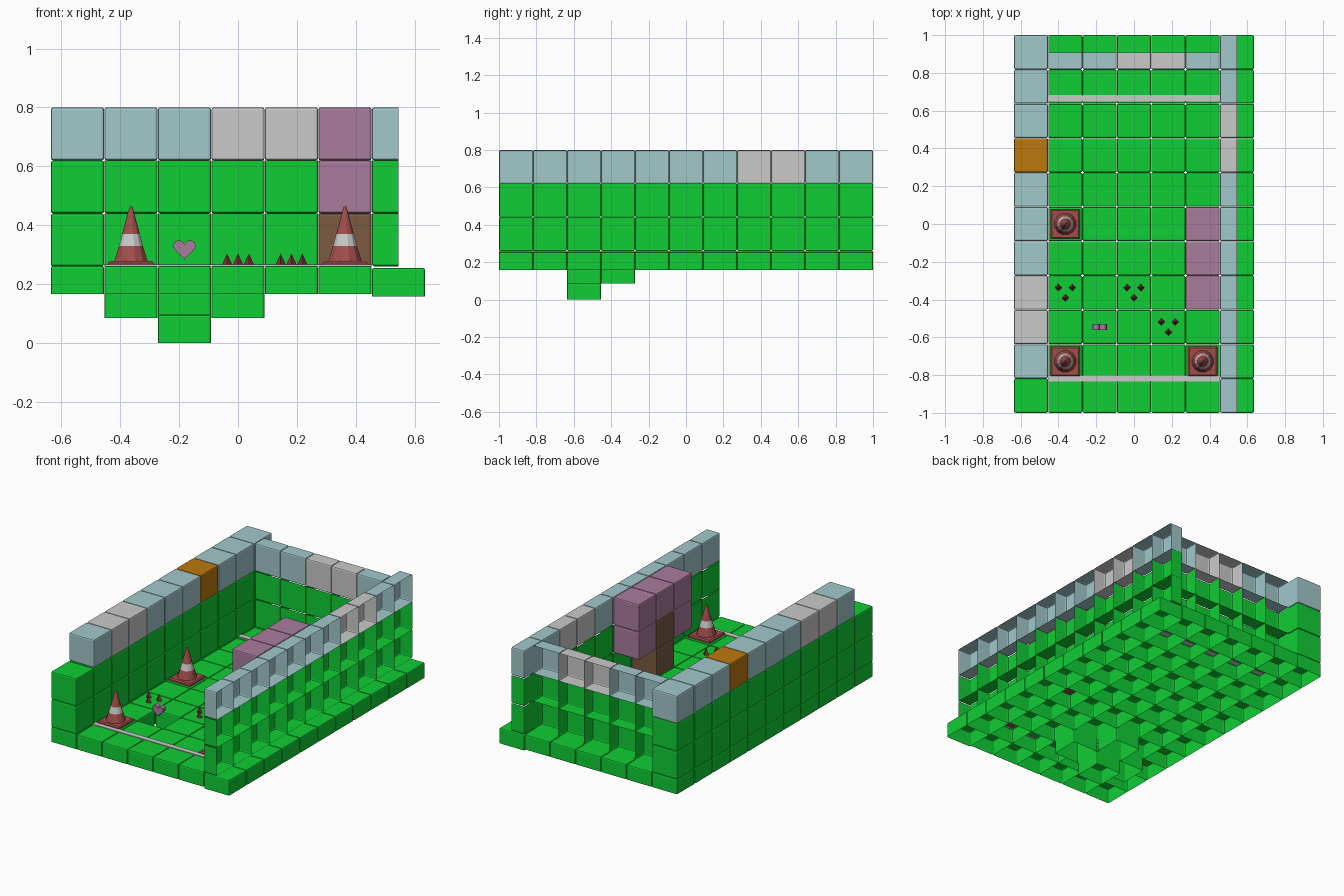
import bpy, bmesh, math

if "Cube" in bpy.data.objects:
    bpy.data.objects.remove(bpy.data.objects["Cube"])

P = 2 / 11          # grid pitch
S = 0.1806          # block width, leaves a hairline gap
FLOOR = 0.262       # top of the floor


def mat(name, rgb):
    m = bpy.data.materials.new(name)
    m.diffuse_color = (*rgb, 1)
    m.use_nodes = True
    m.node_tree.nodes["Principled BSDF"].inputs["Base Color"].default_value = m.diffuse_color
    return m


MATS = [mat("grass green", (0.005, 0.62, 0.035)), mat("pale blue", (0.36, 0.58, 0.60)),
        mat("light grey", (0.59, 0.59, 0.59)), mat("orange", (0.50, 0.19, 0.004)),
        mat("mauve", (0.40, 0.20, 0.34)), mat("brown", (0.20, 0.105, 0.055)),
        mat("brick red", (0.36, 0.075, 0.07)), mat("dark red", (0.19, 0.035, 0.035))]
GREEN, BLUE, GREY, ORANGE, MAUVE, BROWN, RED, DARK = range(8)


def finish(name, bm):
    me = bpy.data.meshes.new(name)
    bm.to_mesh(me)
    bm.free()
    for m in MATS:
        me.materials.append(m)
    ob = bpy.data.objects.new(name, me)
    bpy.context.collection.objects.link(ob)
    return ob


def block(bm, lo, hi, color, open_dirs=(), bevel=0.008):
    """Bevelled box added to bm; faces pointing along open_dirs are left out."""
    t = bmesh.new()
    bmesh.ops.create_cube(t, size=1)
    for v in t.verts:
        for i in range(3):
            v.co[i] = lo[i] if v.co[i] < 0 else hi[i]
    t.normal_update()
    gone = [f for f in t.faces
            if any(sum(a * b for a, b in zip(f.normal, d)) > 0.9 for d in open_dirs)]
    bmesh.ops.delete(t, geom=gone, context='FACES')
    if bevel:
        bmesh.ops.bevel(t, geom=[e for e in t.edges if not e.is_boundary], offset=bevel,
                        segments=2, profile=0.5, affect='EDGES')
    for f in t.faces:
        f.material_index = color
    me = bpy.data.meshes.new("tmp")
    t.to_mesh(me)
    t.free()
    bm.from_mesh(me)
    bpy.data.meshes.remove(me)


def cell(i, j):
    """Bounds of grid cell: column i in -3..3, row j in -5..5."""
    return i * P - S / 2, i * P + S / 2, j * P - S / 2, j * P + S / 2


UP, DOWN, RIGHT, BACK = (0, 0, 1), (0, 0, -1), (1, 0, 0), (0, 1, 0)

# floor of open-bottomed blocks, with a one-cell pit
bm = bmesh.new()
for i in range(-3, 4):
    for j in range(-5, 6):
        x0, x1, y0, y1 = cell(i, j)
        z0, z1 = 0.166, FLOOR
        if i == 3:
            z0, z1 = 0.157, 0.255
        if (i, j) == (-1, -3):
            z0, z1 = 0.0, 0.096
        elif (i, j) in ((-2, -3), (0, -3), (-1, -2)):
            z0 = 0.085
        block(bm, (x0, y0, z0), (x1, y1, z1), GREEN, [DOWN])
finish("floor", bm)


def wall(name, cells, depth, open_dir, trim):
    """Two green courses and a coloured top course."""
    bm = bmesh.new()
    for i, j in cells:
        x0, x1, y0, y1 = cell(i, j)
        if depth == 'x':
            x1 = i * P
        if depth == 'y':
            y1 = j * P
        color = trim(i, j)
        rows = [GREEN, GREEN] + ([color] if color is not None else [])
        for k, c in enumerate(rows):
            z = 0.26 + 0.18 * k
            opens = list(open_dir)
            if open_dir and k < len(rows) - 1:
                opens.append(UP)
            block(bm, (x0, y0, z), (x1, y1, z + 0.18), c, opens)
    finish(name, bm)


# solid left wall, thin right and back walls that are hollow outside
wall("left_wall", [(-3, j) for j in range(-5, 6)], '', [],
     lambda i, j: {-5: None, -3: GREY, -2: GREY, 2: ORANGE}.get(j, BLUE))
wall("right_wall", [(3, j) for j in range(-5, 6)], 'x', [RIGHT],
     lambda i, j: GREY if j in (2, 3) else BLUE)
wall("back_wall", [(i, 5) for i in range(-2, 3)], 'y', [BACK],
     lambda i, j: GREY if i in (0, 1) else BLUE)

# block tree: trunk and arched canopy
bm = bmesh.new()
for k in (0, 1):
    x0, x1, y0, y1 = cell(2, -1)
    block(bm, (x0, y0, 0.26 + 0.18 * k), (x1, y1, 0.44 + 0.18 * k), BROWN)
finish("tree_trunk", bm)
bm = bmesh.new()
for j, k in ((0, 1), (0, 2), (-1, 2), (-2, 1), (-2, 2)):
    x0, x1, y0, y1 = cell(2, j)
    block(bm, (x0, y0, 0.26 + 0.18 * k), (x1, y1, 0.44 + 0.18 * k), MAUVE)
finish("tree_canopy", bm)

# painted floor lines
for name, y in (("back_line", 0.666), ("front_line", -0.818)):
    bm = bmesh.new()
    block(bm, (-0.455, y - 0.017, FLOOR - 0.002), (0.455, y + 0.017, FLOOR + 0.004),
          GREY, bevel=0)
    finish(name, bm)


def lathe(bm, cx, cy, profile, n, color, turn=0.0):
    """Stack of rings (radius, height); color(z) picks each band's material."""
    rings = [[bm.verts.new((cx + r * math.cos(turn + 2 * math.pi * k / n),
                            cy + r * math.sin(turn + 2 * math.pi * k / n), z))
              for k in range(n)] for r, z in profile]
    for a, b, (_, za), (_, zb) in zip(rings, rings[1:], profile, profile[1:]):
        for k in range(n):
            f = bm.faces.new((a[k], a[(k + 1) % n], b[(k + 1) % n], b[k]))
            f.material_index = color((za + zb) / 2)
    bm.faces.new(rings[-1]).material_index = color(profile[-1][1])
    bm.faces.new(rings[0][::-1]).material_index = color(profile[0][1])


# traffic cones with a pale band
for n, (i, j) in enumerate(((-2, 0), (-2, -4), (2, -4))):
    bm = bmesh.new()
    q = math.sqrt(2)
    lathe(bm, i * P, j * P, [(0.078 * q, FLOOR), (0.078 * q, 0.271), (0.071 * q, 0.278)],
          4, lambda z: RED, math.pi / 4)
    lathe(bm, i * P, j * P, [(0.059, 0.276), (0.042, 0.33), (0.031, 0.37), (0.005, 0.464)],
          12, lambda z: GREY if 0.33 < z < 0.37 else RED, math.pi / 12)
    finish("cone_%d" % (n + 1), bm)

# clusters of three floor spikes
for n, (i, j) in enumerate(((-2, -2), (0, -2), (1, -3))):
    bm = bmesh.new()
    for dx, dy in ((-0.037, 0.027), (0.037, 0.027), (0, -0.027)):
        lathe(bm, i * P + dx, j * P + dy, [(0.019, FLOOR), (0.001, 0.302)], 4, lambda z: DARK)
    finish("spikes_%d" % (n + 1), bm)

# floating heart above the pit
bm = bmesh.new()
pts = []
for k in range(24):
    t = 2 * math.pi * k / 24
    h = 13 * math.cos(t) - 5 * math.cos(2 * t) - 2 * math.cos(3 * t) - math.cos(4 * t)
    pts.append(bm.verts.new((-P + 0.0024 * 16 * math.sin(t) ** 3, -0.56, 0.321 + 0.00235 * h)))
face = bm.faces.new(pts)
ext = bmesh.ops.extrude_face_region(bm, geom=[face])
bmesh.ops.translate(bm, vec=(0, 0.031, 0),
                    verts=[g for g in ext['geom'] if isinstance(g, bmesh.types.BMVert)])
if not face.is_valid or all(len(f.verts) == 4 or f.calc_center_median().y > -0.55
                            for f in bm.faces):
    bm.faces.new(pts)
bmesh.ops.recalc_face_normals(bm, faces=bm.faces)
for f in bm.faces:
    f.material_index = MAUVE
finish("heart", bm)
